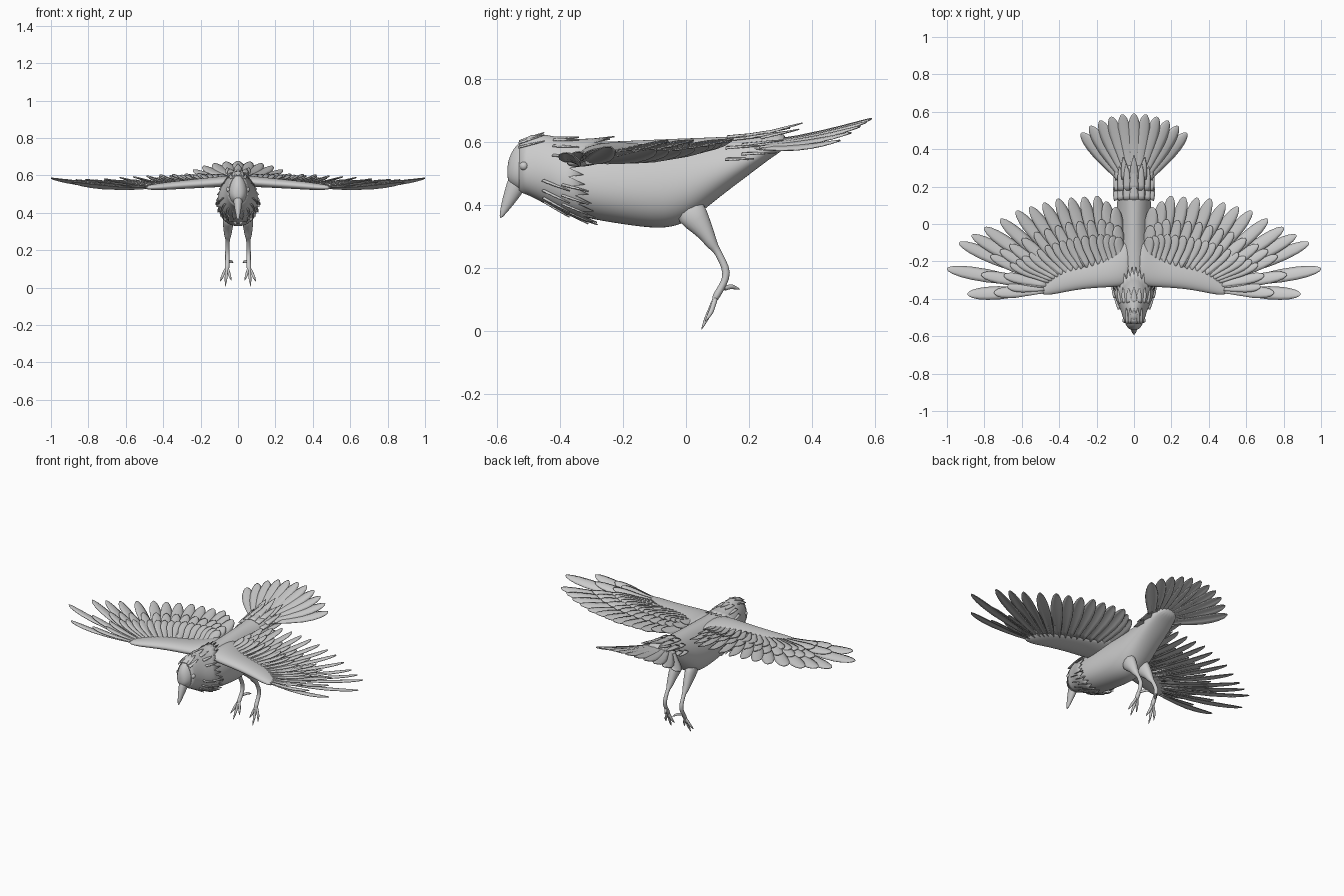
import bpy, bmesh, math
from mathutils import Vector

if "Cube" in bpy.data.objects:
    bpy.data.objects.remove(bpy.data.objects["Cube"], do_unlink=True)

grey = bpy.data.materials.new("plain_grey")
grey.use_nodes = True
grey.diffuse_color = (0.6, 0.6, 0.6, 1)
grey.node_tree.nodes["Principled BSDF"].inputs["Base Color"].default_value = (0.6, 0.6, 0.6, 1)


def finish(name, bm, mirror=False, subsurf=0, solid=0, angle=60):
    """Turn a bmesh into a smooth shaded object with its modifiers."""
    bmesh.ops.recalc_face_normals(bm, faces=bm.faces)
    mesh = bpy.data.meshes.new(name)
    bm.to_mesh(mesh)
    bm.free()
    mesh.materials.append(grey)
    ob = bpy.data.objects.new(name, mesh)
    bpy.context.collection.objects.link(ob)
    bpy.ops.object.select_all(action="DESELECT")
    ob.select_set(True)
    bpy.context.view_layer.objects.active = ob
    bpy.ops.object.shade_smooth_by_angle(angle=math.radians(angle))
    if solid:
        mod = ob.modifiers.new("Thickness", "SOLIDIFY")
        mod.thickness, mod.offset = solid, 0
    if subsurf:
        mod = ob.modifiers.new("Smooth", "SUBSURF")
        mod.levels = mod.render_levels = subsurf
    if mirror:
        ob.modifiers.new("Mirror", "MIRROR")
    return ob


def skin(bm, rings, closed=True, caps=True):
    """Bridge rows of points with quads."""
    rows = [[bm.verts.new(p) for p in ring] for ring in rings]
    n = len(rows[0])
    for a, b in zip(rows, rows[1:]):
        for i in range(n if closed else n - 1):
            j = (i + 1) % n
            bm.faces.new((a[i], a[j], b[j], b[i]))
    if closed and caps:
        bm.faces.new(rows[0])
        bm.faces.new(rows[-1])


def tube(bm, path, sides=10):
    """Tapered limb through (x, y, z, half width, half depth) stations."""
    pts = [Vector(p[:3]) for p in path]
    rings = []
    for i, p in enumerate(pts):
        d = (pts[min(i + 1, len(pts) - 1)] - pts[max(i - 1, 0)]).normalized()
        u = (Vector((1, 0, 0)) - d * d.x).normalized()
        v = d.cross(u)
        angles = [math.tau * k / sides for k in range(sides)]
        rings.append([p + u * path[i][3] * math.cos(a) + v * path[i][4] * math.sin(a) for a in angles])
    skin(bm, rings)


def interp(table, t):
    """Linear lookup in rows whose first entry is the key."""
    t = min(max(t, table[0][0]), table[-1][0])
    for a, b in zip(table, table[1:]):
        if t <= b[0]:
            f = (t - a[0]) / (b[0] - a[0])
            return [p + (q - p) * f for p, q in zip(a[1:], b[1:])]


def feather(bm, root, tip, width, roll=0.0, bend=0.0, pointed=False):
    """Cambered blade from root to tip."""
    root, tip = Vector(root), Vector(tip)
    d = (tip - root).normalized()
    side = d.cross(Vector((0, 0, 1))).normalized()
    up = side.cross(d)
    side, up = (side * math.cos(roll) + up * math.sin(roll),
                up * math.cos(roll) - side * math.sin(roll))
    rows = []
    for t in (0, .2, .4, .6, .75, .86, .94, .985, 1):
        if pointed:
            w = width * max(.04, 1 - t ** 2)
        else:
            w = width * (.4 + .6 * min(1, t / .6)) * math.sqrt(max(.01, 1 - max(0, (t - .7) / .3) ** 2))
        mid = root.lerp(tip, t) - Vector((0, 0, bend * 4 * t * (1 - t)))
        rows.append([mid + side * w * s + up * w * (.12 - .25 * s * s) for s in (-1, -.5, 0, .5, 1)])
    skin(bm, rows, closed=False)


# Body and head: y, top, bottom, half width
BODY = [(-.568, .53, .48, .015), (-.555, .57, .46, .035), (-.53, .602, .445, .048), (-.49, .62, .43, .058),
        (-.45, .62, .41, .07), (-.4, .61, .385, .09), (-.34, .603, .362, .102), (-.25, .603, .345, .107),
        (-.1, .61, .322, .106), (-.03, .613, .33, .102), (.03, .615, .36, .098), (.1, .617, .42, .09),
        (.2, .622, .495, .085), (.27, .63, .55, .075), (.32, .63, .58, .05)]


def body_point(y, a, scale=1.0):
    top, bottom, w = interp(BODY, y)
    s = math.sin(a)
    return Vector((w * scale * math.cos(a) * (1 - .2 * s), y,
                   (top + bottom) / 2 + (top - bottom) / 2 * scale * s))


bm = bmesh.new()
skin(bm, [[body_point(row[0], math.tau * k / 20) for k in range(20)] for row in BODY])
finish("body", bm, subsurf=2)

# Ragged feather hood over the head and neck
bm = bmesh.new()
rings = []
SEG = 56
for r in range(8):
    f = r / 7
    ring = []
    for k in range(SEG):
        a = math.tau * k / SEG
        s = math.sin(a)
        edge = -.36 + .1 * max(s, 0) ** 3 + .045 * max(-s, 0)
        y = -.53 + (edge + .53) * f
        if r == 7:
            y += .035 if k % 2 else -.012
        ring.append(body_point(y, a, 1.0 + .06 * f + (.05 if r == 7 and k % 2 else 0)))
    rings.append(ring)
skin(bm, rings, caps=False)
finish("feather_hood", bm, solid=.004)

# Loose pointed feathers on the crown and throat
bm = bmesh.new()
for y, start, end, count, lift in ((-.5, 50, 130, 5, 1.1), (-.39, 30, 150, 7, 1.1),
                                   (-.42, 200, 340, 8, 1.12), (-.36, 195, 345, 9, 1.13)):
    for k in range(count):
        a = math.radians(start + (end - start) * k / (count - 1))
        feather(bm, body_point(y - .03, a, 1.0), body_point(y + .05, a, lift), .017, pointed=True)
finish("ruff_feathers", bm, solid=.004)

# Beak
bm = bmesh.new()
tube(bm, [(0, -.525, .495, .03, .036), (0, -.543, .455, .025, .031), (0, -.563, .415, .017, .022),
          (0, -.58, .38, .01, .012), (0, -.59, .358, .003, .003)], 12)
finish("beak", bm, subsurf=1)

# Eyes
bm = bmesh.new()
bmesh.ops.create_uvsphere(bm, u_segments=16, v_segments=10, radius=.014)
bmesh.ops.translate(bm, verts=bm.verts, vec=body_point(-.515, 0) - Vector((.003, 0, 0)))
finish("eyes", bm, mirror=True)

# Fleshy wing arm: x, leading y, trailing y, z, half thickness
ARM = [(.02, -.32, -.08, .57, .03), (.06, -.335, -.1, .572, .029), (.12, -.34, -.17, .566, .026),
       (.25, -.345, -.2, .556, .023), (.37, -.365, -.225, .546, .02), (.45, -.382, -.27, .538, .016),
       (.5, -.378, -.33, .536, .008)]
bm = bmesh.new()
rings = []
for x, lead, trail, z, th in ARM:
    c, h = (lead + trail) / 2, (trail - lead) / 2
    angles = [math.tau * k / 14 for k in range(14)]
    rings.append([(x, c + h * math.cos(a), z + th * math.sin(a) * (1 - .4 * math.cos(a)) + .08 * h * math.cos(a))
                  for a in angles])
skin(bm, rings)
finish("wing_arms", bm, mirror=True, subsurf=2)

# Wing feathers: index, root, tip
WING = [(0, .07, -.2, .575, .1, .09, .605), (2, .13, -.22, .57, .2, .15, .61),
        (5, .25, -.24, .562, .41, .135, .602), (8, .34, -.27, .55, .63, .07, .588),
        (10, .4, -.29, .545, .8, -.02, .575), (12, .44, -.31, .54, .935, -.1, .578),
        (13, .46, -.33, .537, 1.0, -.24, .585), (14, .47, -.355, .535, .89, -.375, .565)]
for name, reach, width, lift, step in (("flight_feathers", 1, .036, 0, 1), ("long_coverts", .66, .032, .012, 1),
                                       ("short_coverts", .45, .027, .02, .8)):
    bm = bmesh.new()
    i = 0
    while i <= 14:
        v = interp(WING, i)
        root, tip = Vector(v[:3]), Vector(v[3:])
        tip = root.lerp(tip, reach) + Vector((0, 0, lift * .8))
        root.z += lift * .3
        feather(bm, root, tip, width, roll=.28, bend=.012 * reach)
        i += step
    finish(name, bm, mirror=True, solid=.004)

# Tail fan
bm = bmesh.new()
for k in range(-5, 6):
    f = k / 5
    a = f * .82
    feather(bm, (.035 * f, .2, .597 - .01 * abs(f)),
            (.385 * math.sin(a), .2 + .39 * math.cos(a) ** .8, .675 - .07 * f * f),
            .036, roll=-.2 * f, bend=.012)
finish("tail_feathers", bm, solid=.004)

# Rump tufts where the tail leaves the body
bm = bmesh.new()
for y, count, length, rise in ((.13, 7, .12, .012), (.18, 7, .15, .025), (.24, 5, .13, .035)):
    for k in range(count):
        a = math.radians(10 + 160 * k / (count - 1))
        p = body_point(y, a, .98)
        reach = length * (.65 + .35 * math.sin(a))
        feather(bm, p, p + Vector((.025 * math.cos(a), reach, rise * math.sin(a))), .024, pointed=True)
finish("rump_feathers", bm, solid=.004)

# Legs with thigh, shank and foot
bm = bmesh.new()
tube(bm, [(.05, 0, .4, .035, .06), (.052, .035, .35, .032, .045), (.054, .065, .31, .025, .027),
          (.055, .085, .27, .019, .019), (.055, .095, .262, .012, .012), (.056, .115, .225, .011, .012),
          (.057, .132, .185, .013, .014), (.057, .12, .15, .011, .011), (.058, .098, .115, .014, .013),
          (.059, .088, .095, .012, .01)])
finish("legs", bm, mirror=True, subsurf=1)

# Toes with tapering claws
bm = bmesh.new()
for mid, tip in (((.064, .07, .05), (.068, .048, .003)), ((.084, .08, .06), (.096, .06, .03)),
                 ((.045, .08, .065), (.034, .062, .035)), ((.038, .145, .142), (.025, .172, .132))):
    hind = mid[1] > .1
    base = Vector((.057, .118, .135) if hind else (.059, .096, .112))
    m, t = Vector(mid), Vector(tip)
    tube(bm, [(*base, .009, .01), (*base.lerp(m, .6), .008, .008), (*m, .009, .009),
              (*m.lerp(t, .5), .005, .006), (*t, .001, .001)], 8)
finish("toes", bm, mirror=True, subsurf=1)
